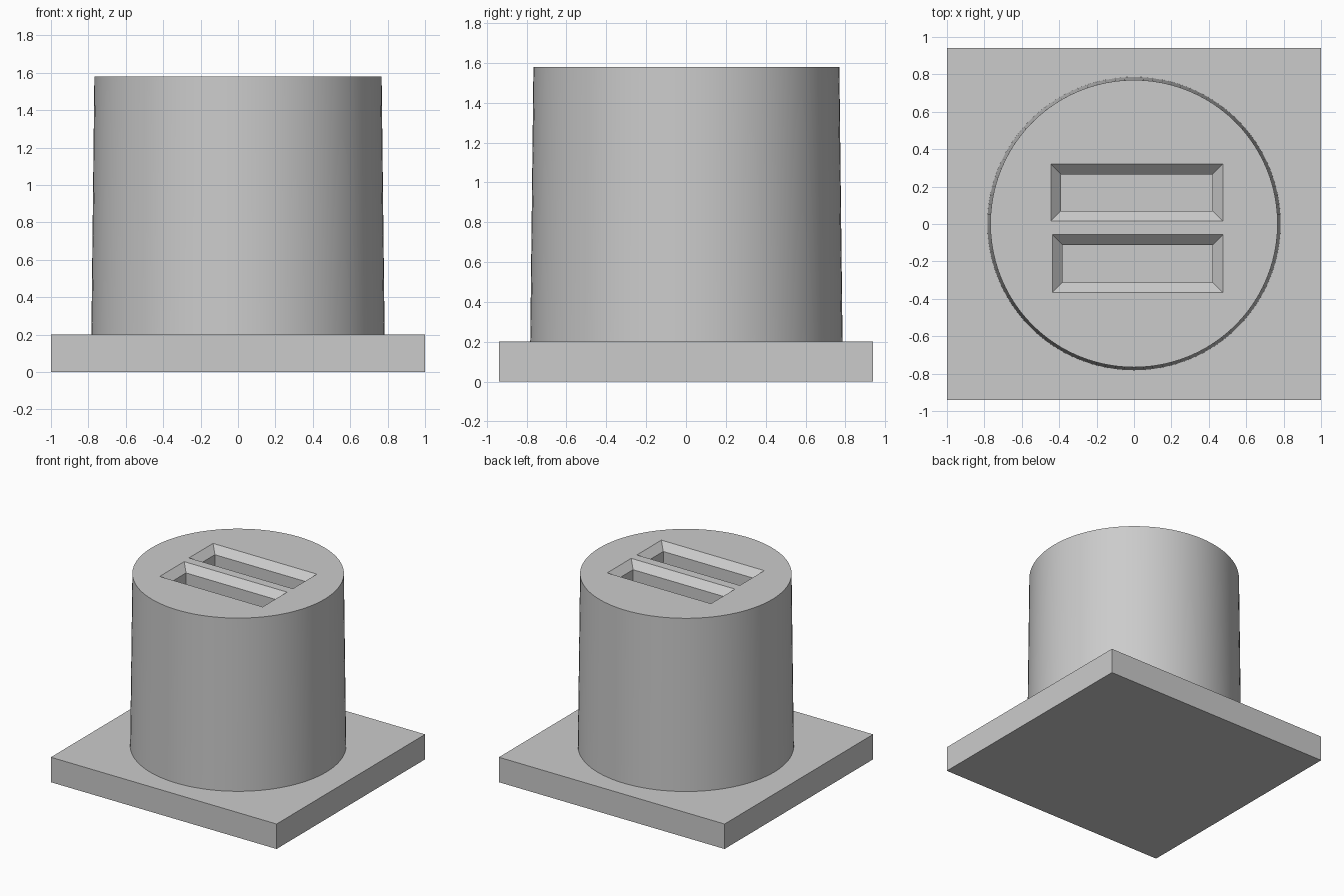
import bpy
import bmesh
import math

TOP = 1.58
BASE = 0.2
CHAMFER = 0.055
SLOT_DEPTH = 0.4

cube = bpy.data.objects.get("Cube")
if cube:
    bpy.data.objects.remove(cube, do_unlink=True)

# Single plain grey
grey = bpy.data.materials.new("plain grey")
grey.use_nodes = True
colour = (0.6, 0.6, 0.6, 1)
grey.diffuse_color = colour
grey.node_tree.nodes["Principled BSDF"].inputs["Base Color"].default_value = colour


def make_object(name, bm):
    bmesh.ops.recalc_face_normals(bm, faces=bm.faces)
    mesh = bpy.data.meshes.new(name)
    bm.to_mesh(mesh)
    bm.free()
    mesh.materials.append(grey)
    obj = bpy.data.objects.new(name, mesh)
    bpy.context.collection.objects.link(obj)
    return obj


def make_active(obj):
    bpy.ops.object.select_all(action='DESELECT')
    obj.select_set(True)
    bpy.context.view_layer.objects.active = obj


def slot_cutter(name, x0, x1, y0, y1):
    """Rectangular shaft with a flared 45 degree mouth."""
    bm = bmesh.new()
    levels = [(TOP + 0.02, -0.02), (TOP - CHAMFER, CHAMFER), (TOP - SLOT_DEPTH, CHAMFER)]
    rings = []
    for z, d in levels:
        corners = [(x0 + d, y0 + d), (x1 - d, y0 + d), (x1 - d, y1 - d), (x0 + d, y1 - d)]
        rings.append([bm.verts.new((x, y, z)) for x, y in corners])
    for upper, lower in zip(rings, rings[1:]):
        for i in range(4):
            j = (i + 1) % 4
            bm.faces.new((upper[i], upper[j], lower[j], lower[i]))
    bm.faces.new(rings[0])
    bm.faces.new(rings[-1])
    cutter = make_object(name, bm)
    cutter.hide_render = True
    return cutter


# Square base plate
bm = bmesh.new()
bmesh.ops.create_cube(bm, size=1)
bmesh.ops.scale(bm, vec=(2, 1.88, BASE), verts=bm.verts)
bmesh.ops.translate(bm, vec=(0, 0, BASE / 2), verts=bm.verts)
make_object("base_plate", bm)

# Slightly tapered round column
bm = bmesh.new()
bmesh.ops.create_cone(bm, cap_ends=True, segments=96, radius1=0.784, radius2=0.768, depth=TOP - BASE)
bmesh.ops.translate(bm, vec=(0, 0.002, (TOP + BASE) / 2), verts=bm.verts)
column = make_object("column", bm)

# Two chamfered slots sunk into the top
for name, box in {
    "back_slot": (-0.445, 0.475, 0.015, 0.32),
    "front_slot": (-0.437, 0.475, -0.367, -0.057),
}.items():
    cutter = slot_cutter(name + "_cutter", *box)
    cut = column.modifiers.new(name, 'BOOLEAN')
    cut.operation = 'DIFFERENCE'
    cut.solver = 'EXACT'
    cut.object = cutter
    make_active(column)
    bpy.ops.object.modifier_apply(modifier=cut.name)
    bpy.data.objects.remove(cutter, do_unlink=True)

make_active(column)
bpy.ops.object.shade_smooth_by_angle(angle=math.radians(30))
